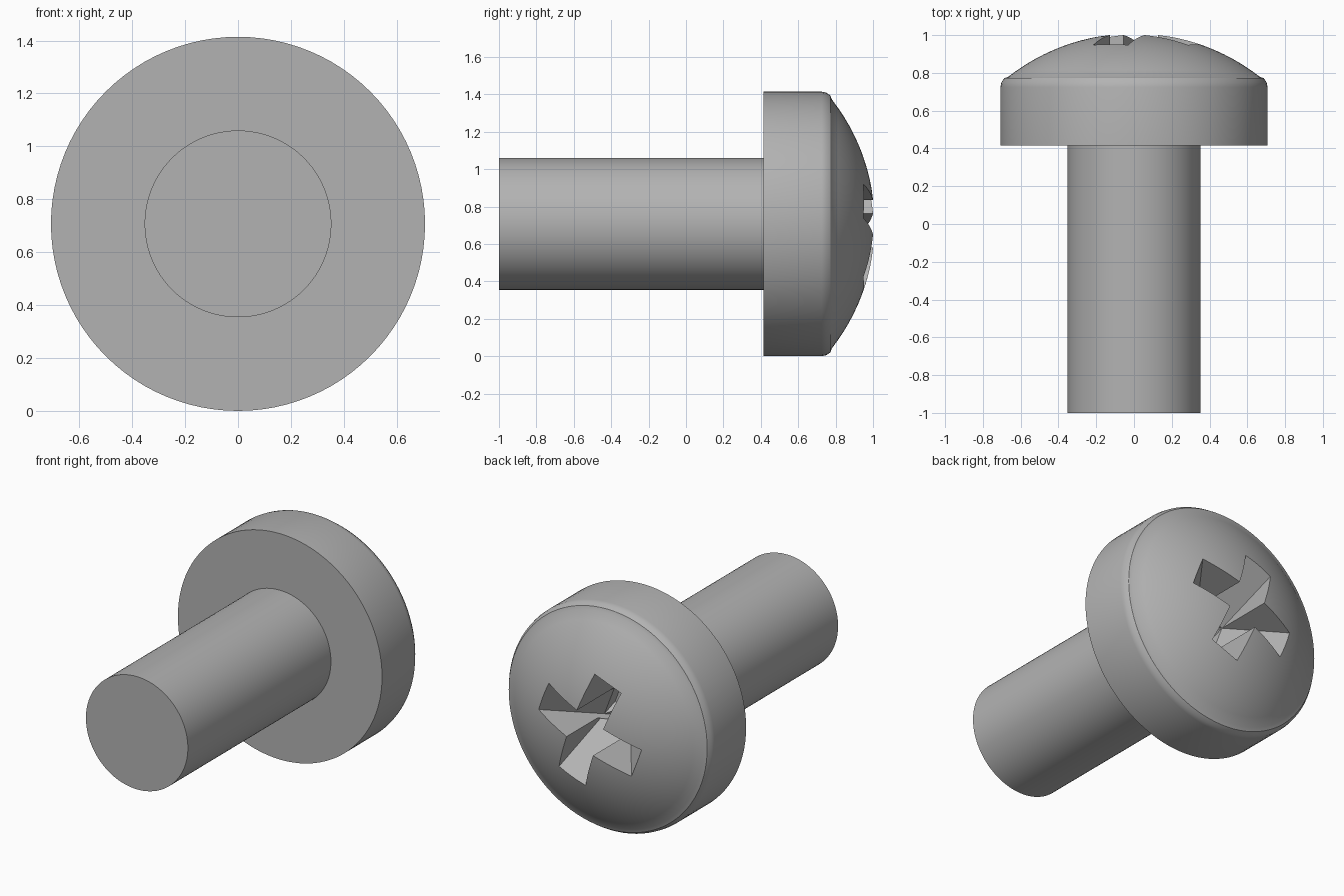
import bpy, bmesh, math
from mathutils import Matrix

if "Cube" in bpy.data.objects:
    bpy.data.objects.remove(bpy.data.objects["Cube"], do_unlink=True)

HEAD_R, SHAFT_R, SIDES = 0.707, 0.353, 96
DOME_R, APEX = 1.08, 1.009

steel = bpy.data.materials.new("grey steel")
steel.use_nodes = True
steel.diffuse_color = (0.45, 0.45, 0.45, 1)
steel.node_tree.nodes["Principled BSDF"].inputs["Base Color"].default_value = steel.diffuse_color


def add_object(name, bm):
    bmesh.ops.recalc_face_normals(bm, faces=bm.faces[:])
    mesh = bpy.data.meshes.new(name)
    bm.to_mesh(mesh)
    bm.free()
    mesh.materials.append(steel)
    obj = bpy.data.objects.new(name, mesh)
    bpy.context.collection.objects.link(obj)
    return obj


def lathe(name, profile):
    """Spin (radius, y) points about the screw axis."""
    bm = bmesh.new()
    verts = [bm.verts.new((r, y, HEAD_R)) for r, y in profile]
    edges = [bm.edges.new(pair) for pair in zip(verts, verts[1:])]
    bmesh.ops.spin(bm, geom=verts + edges, cent=(0, 0, HEAD_R), axis=(0, 1, 0),
                   angle=math.tau, steps=SIDES, use_duplicate=False)
    bmesh.ops.remove_doubles(bm, verts=bm.verts[:], dist=1e-4)
    return add_object(name, bm)


def wedge(name, angle):
    """Slot cutter: straight sides, ends sloping in towards the axis."""
    bm = bmesh.new()
    outline = [(-0.46, 1.1), (0.46, 1.1), (0.04, 0.55), (-0.04, 0.55)]
    face = bm.faces.new([bm.verts.new((x, y, -0.098)) for x, y in outline])
    moved = bmesh.ops.extrude_face_region(bm, geom=[face])["geom"]
    bmesh.ops.translate(bm, vec=(0, 0, 0.196),
                        verts=[v for v in moved if isinstance(v, bmesh.types.BMVert)])
    bm.transform(Matrix.Translation((0, 0, HEAD_R)) @ Matrix.Rotation(-angle, 4, "Y"))
    obj = add_object(name, bm)
    obj.hide_render = True
    return obj


def smooth(obj):
    bpy.ops.object.select_all(action="DESELECT")
    obj.select_set(True)
    bpy.context.view_layer.objects.active = obj
    bpy.ops.object.shade_smooth_by_angle(angle=math.radians(30))


# Threadless shaft
shaft = lathe("shaft", [(0, -1), (SHAFT_R, -1), (SHAFT_R, 0.425), (0, 0.425)])

# Pan head: flat underside, straight rim, rounded shoulder, domed top
rim = [(0, 0.415), (HEAD_R, 0.415), (HEAD_R, 0.725), (0.702, 0.75), (0.687, 0.772)]
radii = [0.665 * (1 - i / 14) for i in range(15)]
dome = [(r, APEX - DOME_R + math.sqrt(DOME_R ** 2 - r * r)) for r in radii]
head = lathe("head", rim + dome)

# Cross recess
bpy.context.view_layer.objects.active = head
for i in range(2):
    cutter = wedge("recess_cutter", math.radians(21 + 90 * i))
    cut = head.modifiers.new("recess", "BOOLEAN")
    cut.operation, cut.solver, cut.object = "DIFFERENCE", "EXACT", cutter
    bpy.ops.object.modifier_apply(modifier=cut.name)
    bpy.data.objects.remove(cutter, do_unlink=True)

for part in (shaft, head):
    smooth(part)
